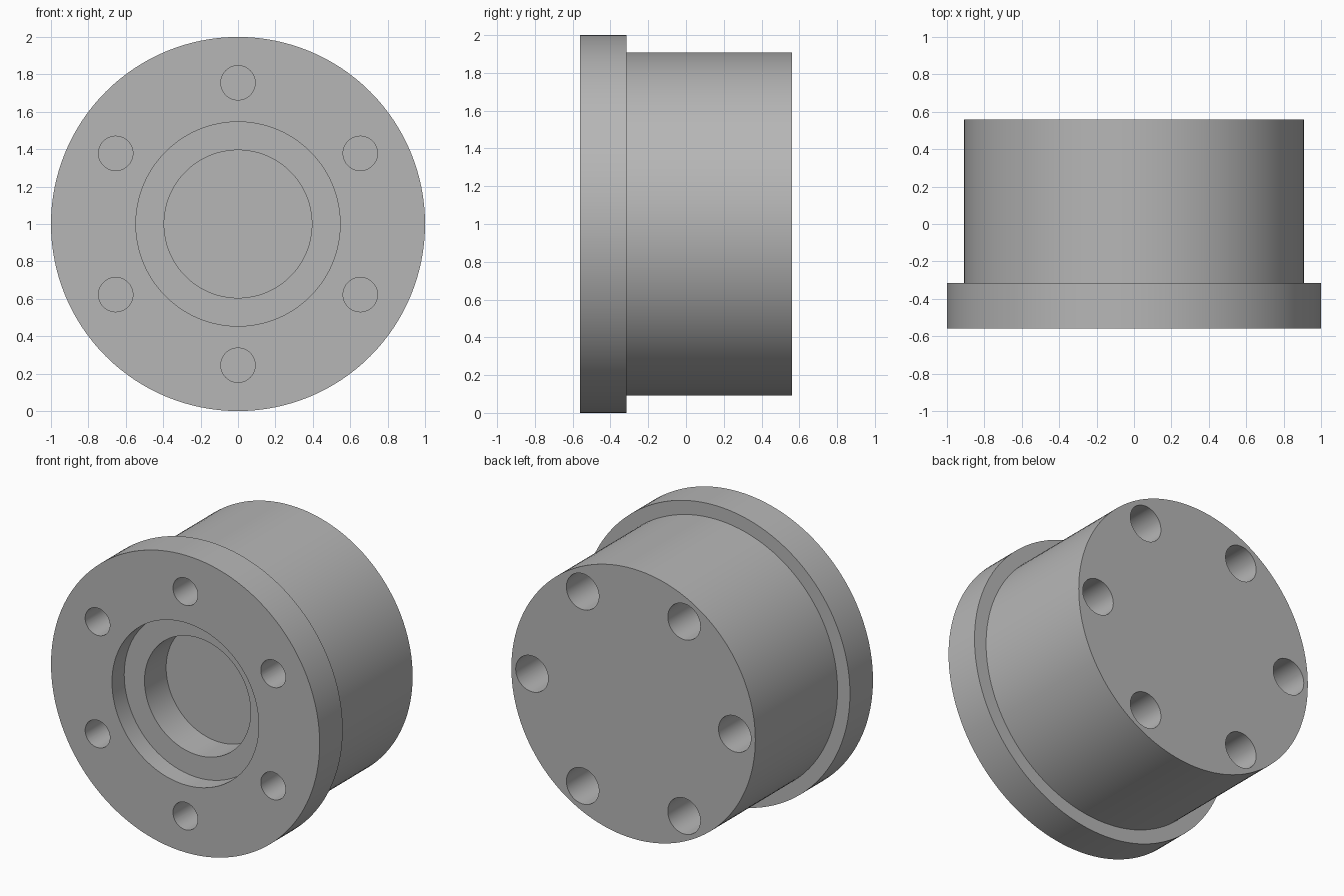
import bpy, bmesh, math
from mathutils import Matrix

if "Cube" in bpy.data.objects:
    bpy.data.objects.remove(bpy.data.objects["Cube"], do_unlink=True)

CENTRE_Z = 1.0
FRONT, BACK = -0.56, 0.56
BOLT_CIRCLE = 0.755

grey = bpy.data.materials.new("machined_grey")
grey.use_nodes = True
colour = (0.47, 0.47, 0.47, 1)
grey.diffuse_color = colour
grey.node_tree.nodes["Principled BSDF"].inputs["Base Color"].default_value = colour


def make_object(name, bm):
    bmesh.ops.recalc_face_normals(bm, faces=bm.faces)
    mesh = bpy.data.meshes.new(name)
    bm.to_mesh(mesh)
    bm.free()
    mesh.materials.append(grey)
    obj = bpy.data.objects.new(name, mesh)
    bpy.context.collection.objects.link(obj)
    return obj


def lathe(name, profile, sides):
    """Revolve (radius, y) points about the y axis and cap both ends."""
    bm = bmesh.new()
    rings = []
    for radius, y in profile:
        angles = [2 * math.pi * i / sides for i in range(sides)]
        rings.append([bm.verts.new((radius * math.cos(a), y, CENTRE_Z + radius * math.sin(a)))
                      for a in angles])
    for a, b in zip(rings, rings[1:]):
        for i in range(sides):
            j = (i + 1) % sides
            bm.faces.new((a[i], a[j], b[j], b[i]))
    bm.faces.new(rings[0])
    bm.faces.new(rings[-1])
    return make_object(name, bm)


def hole_ring(name, radius, y_start, y_end, first_angle):
    """Six cylinders along y, spaced evenly on the bolt circle."""
    bm = bmesh.new()
    for i in range(6):
        a = first_angle + i * math.pi / 3
        place = Matrix.Translation((BOLT_CIRCLE * math.cos(a), (y_start + y_end) / 2,
                                    CENTRE_Z + BOLT_CIRCLE * math.sin(a)))
        bmesh.ops.create_cone(bm, cap_ends=True, segments=48, radius1=radius, radius2=radius,
                              depth=abs(y_end - y_start),
                              matrix=place @ Matrix.Rotation(math.pi / 2, 4, "X"))
    return make_object(name, bm)


# Flange, body and the stepped recess in the front face, in one profile
housing = lathe("flanged_housing", [
    (0.395, FRONT + 0.36), (0.395, FRONT + 0.13),
    (0.546, FRONT + 0.13), (0.546, FRONT),
    (1.0, FRONT), (1.0, -0.315), (0.908, -0.315), (0.908, BACK)], 128)

# Blind bolt holes: small ones in front, larger ones behind turned by half a step
cutters = [
    hole_ring("front_hole_cutter", 0.092, FRONT - 0.1, FRONT + 0.4, math.pi / 6),
    hole_ring("back_hole_cutter", 0.121, BACK + 0.1, BACK - 0.45, 0)]

for cutter in cutters:
    cut = housing.modifiers.new(cutter.name, "BOOLEAN")
    cut.operation = "DIFFERENCE"
    cut.solver = "EXACT"
    cut.object = cutter

# Bake the cuts, then drop the cutters and smooth the round walls
bpy.context.view_layer.update()
depsgraph = bpy.context.evaluated_depsgraph_get()
baked = bpy.data.meshes.new_from_object(housing.evaluated_get(depsgraph))
housing.modifiers.clear()
housing.data = baked
for cutter in cutters:
    bpy.data.objects.remove(cutter, do_unlink=True)

bpy.ops.object.select_all(action="DESELECT")
housing.select_set(True)
bpy.context.view_layer.objects.active = housing
bpy.ops.object.shade_smooth_by_angle(angle=math.radians(30))
